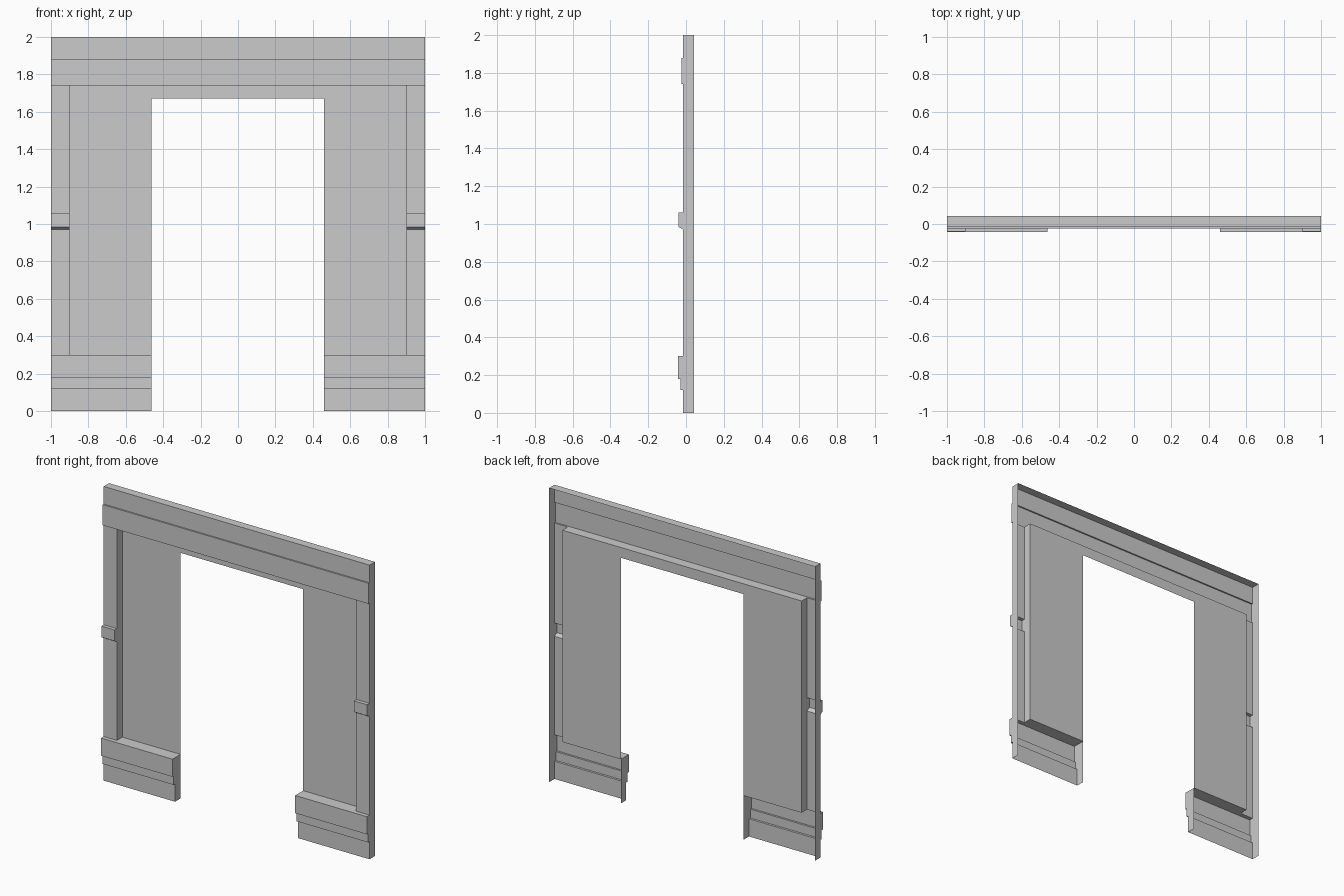
import bpy, bmesh

if "Cube" in bpy.data.objects:
    bpy.data.objects.remove(bpy.data.objects["Cube"])

BACK, FACE = 0.043, -0.015       # rear plane and main front plane (y)
PILASTER_X, OUTER_X = 0.9, 1.0
SHELF_Z, BASE_Z, OPEN_Z = 1.74, 0.30, 1.67


def shell(name, profile, x0, x1, capped=True):
    """Sweep an open (y, z) profile, listed bottom to top, from x0 to x1."""
    bm = bmesh.new()
    a = [bm.verts.new((x0, y, z)) for y, z in profile]
    b = [bm.verts.new((x1, y, z)) for y, z in profile]
    for i in range(len(profile) - 1):
        bm.faces.new((a[i], b[i], b[i + 1], a[i + 1]))
    if capped:
        # End walls reach the rear plane; back and bottom stay open
        for x, ring in ((x0, a), (x1, b)):
            tail = [bm.verts.new((x, BACK, profile[i][1])) for i in (-1, 0)
                    if abs(profile[i][0] - BACK) > 1e-6]
            loop = ring + tail
            bm.faces.new(loop if x == x0 else loop[::-1])
    mesh = bpy.data.meshes.new(name)
    bm.to_mesh(mesh)
    bm.free()
    obj = bpy.data.objects.new(name, mesh)
    bpy.context.collection.objects.link(obj)
    return obj


# Header with raised band and top face
shell("header", [(FACE, SHELF_Z), (-0.025, SHELF_Z), (-0.025, 1.88),
                 (FACE, 1.88), (FACE, 2.0), (BACK, 2.0)], -OUTER_X, OUTER_X)

# Stepped skirting, pilaster with small block, and recessed side panels
base = [(FACE, 0), (FACE, 0.12), (-0.03, 0.12), (-0.03, 0.18),
        (-0.043, 0.18), (-0.043, BASE_Z), (FACE, BASE_Z)]
pilaster = [(FACE, BASE_Z), (FACE, 0.97), (-0.04, 0.985), (-0.04, 1.06),
            (FACE, 1.06), (FACE, SHELF_Z)]
panel = [(FACE, BASE_Z), (BACK, BASE_Z), (BACK, OPEN_Z),
         (BACK, SHELF_Z), (FACE, SHELF_Z)]
LEFT, RIGHT = -0.463, 0.46       # sides of the opening

for side, s, inner in (("left", -1, LEFT), ("right", 1, RIGHT)):
    for part, profile, xa, xb, capped in (
            ("skirting", base, inner, s * OUTER_X, True),
            ("pilaster", pilaster, s * PILASTER_X, s * OUTER_X, True),
            ("wall_panel", panel, inner, s * PILASTER_X, False)):
        shell(f"{side}_{part}", profile, min(xa, xb), max(xa, xb), capped)

# Strip of recessed panel over the opening
shell("lintel_panel", panel[2:], LEFT, RIGHT, False)
